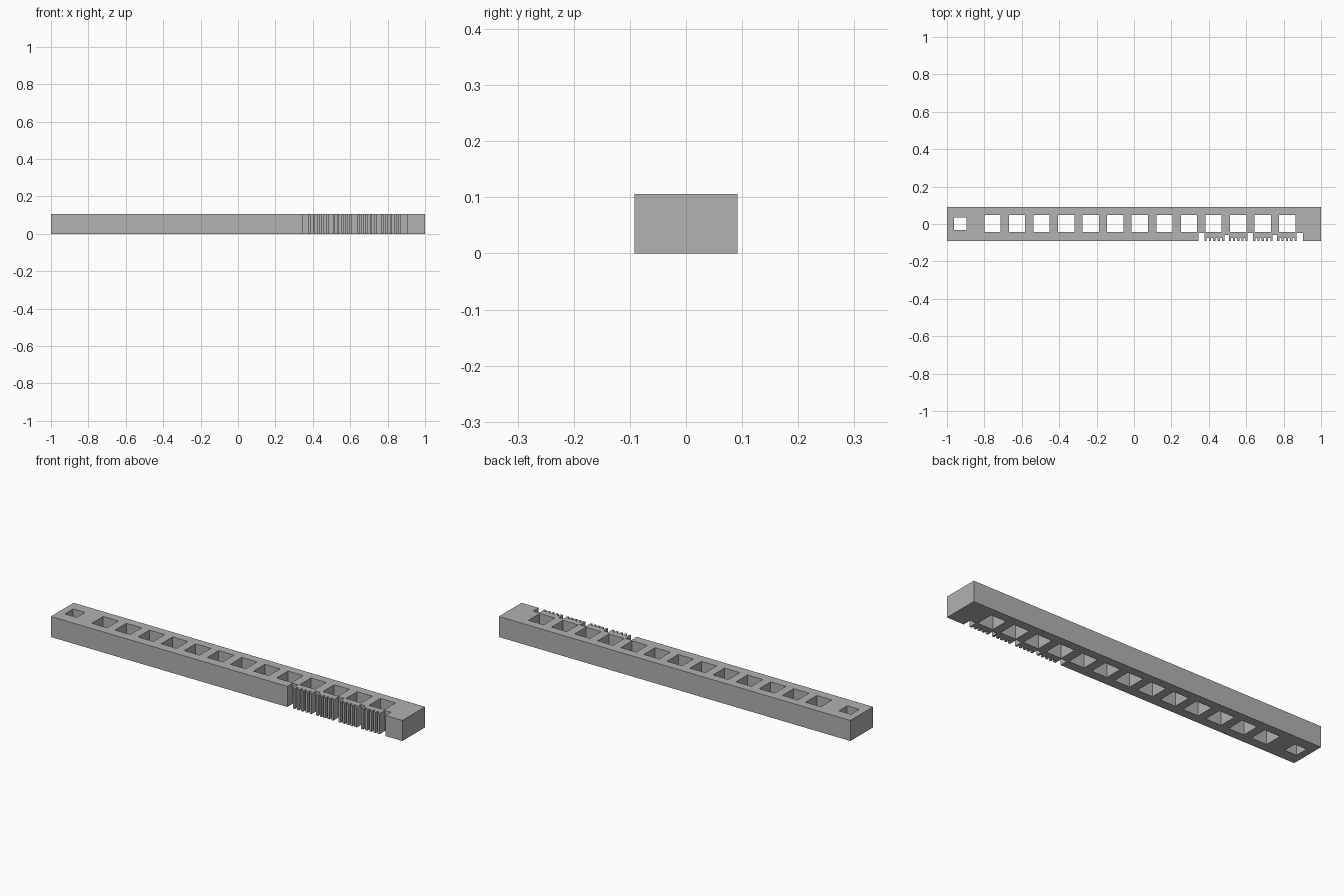
import bpy, bmesh

if "Cube" in bpy.data.objects:
    bpy.data.objects.remove(bpy.data.objects["Cube"])

H = 0.106           # bar height
Y = 0.092           # half depth
PITCH = 0.1314      # spacing of holes and tooth groups

grey = bpy.data.materials.new("grey")
grey.diffuse_color = (0.445, 0.445, 0.445, 1)
grey.use_nodes = True
grey.node_tree.nodes["Principled BSDF"].inputs["Base Color"].default_value = grey.diffuse_color


def rect(x, y, w, d):
    return [(x - w / 2, y - d / 2), (x + w / 2, y - d / 2),
            (x + w / 2, y + d / 2), (x - w / 2, y + d / 2)]


# Outer outline: plain back, front edge cut by deep slots and fine grooves
slots = [(0.345, 0.376, -0.048), (0.483, 0.508, -0.058), (0.607, 0.637, -0.048),
         (0.740, 0.765, -0.058), (0.870, 0.904, -0.048)]
cuts = list(slots)
for a, b in zip(slots, slots[1:]):
    step = (b[0] - a[1]) / 9          # five teeth with four grooves between
    cuts += [(a[1] + step * k, a[1] + step * (k + 1), -0.076) for k in (1, 3, 5, 7)]
outline = [(-1, -Y)]
for x0, x1, y in sorted(cuts):
    outline += [(x0, -Y), (x0, y), (x1, y), (x1, -Y)]
outline += [(1, -Y), (1, Y), (-1, Y)]

# Row of square through holes and a smaller one at the left end
holes = [rect(-0.757 + PITCH * i, 0.002, 0.087, 0.092) for i in range(13)]
holes.append(rect(-0.929, 0.002, 0.068, 0.068))

# Filled and extruded profile
curve = bpy.data.curves.new("toothed_bar", 'CURVE')
curve.dimensions = '2D'
curve.fill_mode = 'BOTH'
curve.extrude = H / 2
for loop in [outline] + holes:
    s = curve.splines.new('POLY')
    s.points.add(len(loop) - 1)
    for p, (x, y) in zip(s.points, loop):
        p.co = (x, y, 0, 1)
    s.use_cyclic_u = True
bar = bpy.data.objects.new("toothed_bar", curve)
bpy.context.collection.objects.link(bar)
bpy.context.view_layer.objects.active = bar
bar.select_set(True)
bpy.ops.object.convert(target='MESH')

# Weld caps to walls and stand the bar on the ground
bar = bpy.context.view_layer.objects.active
bm = bmesh.new()
bm.from_mesh(bar.data)
bmesh.ops.remove_doubles(bm, verts=bm.verts, dist=1e-4)
bmesh.ops.translate(bm, verts=bm.verts, vec=(0, 0, H / 2))
bmesh.ops.recalc_face_normals(bm, faces=bm.faces)
for f in bm.faces:
    f.smooth = False
bm.to_mesh(bar.data)
bm.free()
bar.data.materials.clear()
bar.data.materials.append(grey)
